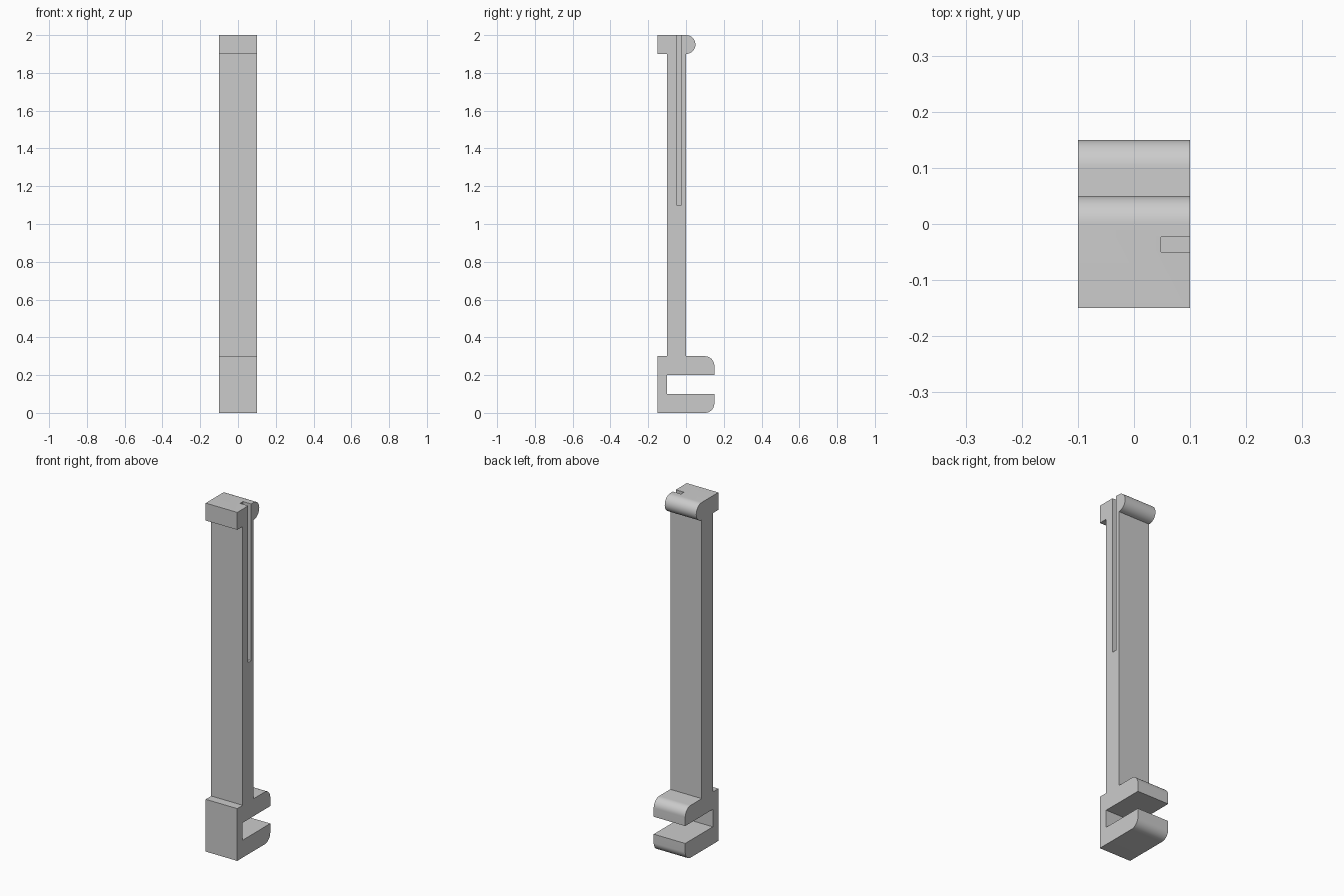
import bpy, bmesh, math

if "Cube" in bpy.data.objects:
    bpy.data.objects.remove(bpy.data.objects["Cube"])

grey = bpy.data.materials.new("plain grey")
grey.diffuse_color = (0.6, 0.6, 0.6, 1)
grey.use_nodes = True
grey.node_tree.nodes["Principled BSDF"].inputs["Base Color"].default_value = grey.diffuse_color
HALF = 0.1  # half width along x


def arc(cy, cz, r, a0, a1, n=12):
    """Points of a circular arc in the yz plane, angles in degrees."""
    return [(cy + r * math.cos(math.radians(a0 + (a1 - a0) * i / n)),
             cz + r * math.sin(math.radians(a0 + (a1 - a0) * i / n))) for i in range(n + 1)]


def extrude(name, profile, x0=-HALF, x1=HALF):
    """Extrude a yz profile along x."""
    bm = bmesh.new()
    face = bm.faces.new([bm.verts.new((x0, y, z)) for y, z in profile])
    res = bmesh.ops.extrude_face_region(bm, geom=[face])
    verts = [v for v in res["geom"] if isinstance(v, bmesh.types.BMVert)]
    bmesh.ops.translate(bm, verts=verts, vec=(x1 - x0, 0, 0))
    bmesh.ops.recalc_face_normals(bm, faces=bm.faces)
    mesh = bpy.data.meshes.new(name)
    bm.to_mesh(mesh)
    bm.free()
    mesh.materials.append(grey)
    ob = bpy.data.objects.new(name, mesh)
    bpy.context.collection.objects.link(ob)
    return ob


def smooth(ob):
    bpy.ops.object.select_all(action="DESELECT")
    ob.select_set(True)
    bpy.context.view_layer.objects.active = ob
    bpy.ops.object.shade_smooth_by_angle(angle=math.radians(30))


# Forked foot with rounded jaw corners
foot = extrude("forked_foot",
               [(-0.15, 0)] + arc(0.1, 0.05, 0.05, -90, 0)
               + [(0.15, 0.1), (-0.1, 0.1), (-0.1, 0.2), (0.15, 0.2)]
               + arc(0.1, 0.25, 0.05, 0, 90) + [(-0.15, 0.3)])

# Plain lower shaft
extrude("lower_shaft", [(-0.1, 0.3), (0, 0.3), (0, 1.1), (-0.1, 1.1)])

# Upper shaft with squared front lip and rounded back bead
upper = extrude("upper_shaft_and_head",
                [(-0.1, 1.1), (0, 1.1)] + arc(0, 1.95, 0.05, -90, 90, 24)
                + [(-0.15, 2), (-0.15, 1.9), (-0.1, 1.9)])

# Narrow slot down the right side, open at the top
cutter = extrude("slot_cutter", [(-0.05, 1.1005), (-0.023, 1.1005), (-0.023, 2.1), (-0.05, 2.1)], 0.048, 0.2)
cutter.hide_render = True
cutter.hide_set(True)
cut = upper.modifiers.new("slot", "BOOLEAN")
cut.operation = "DIFFERENCE"
cut.solver = "EXACT"
cut.object = cutter

smooth(foot)
smooth(upper)
